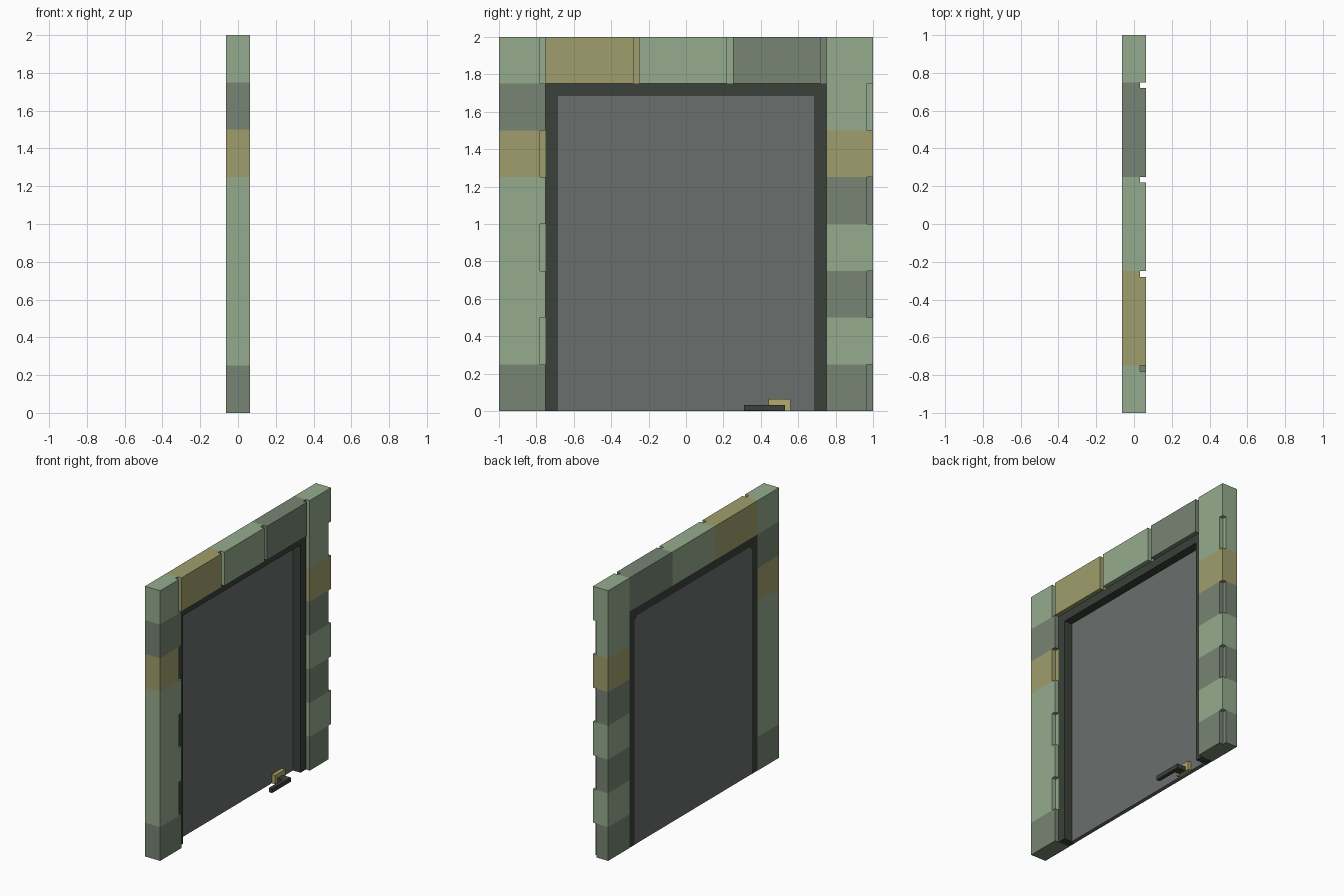
import bpy, bmesh
from mathutils import Vector

cube = bpy.data.objects.get("Cube")
if cube:
    bpy.data.objects.remove(cube, do_unlink=True)


def material(name, rgb):
    lin = [((c / 255 + 0.055) / 1.055) ** 2.4 for c in rgb] + [1.0]
    m = bpy.data.materials.new(name)
    m.use_nodes = True
    m.diffuse_color = lin
    m.node_tree.nodes["Principled BSDF"].inputs["Base Color"].default_value = lin
    return m


GREEN = material("pale green stone", (149, 172, 141))
YELLOW = material("ochre stone", (160, 158, 108))
DARK = material("grey green stone", (119, 133, 116))
FRAME = material("dark frame", (59, 65, 58))
PANE = material("grey panel", (106, 111, 109))
BRASS = material("brass", (178, 172, 108))

T = 0.0625      # half thickness of the wall
STEP = 0.03125  # depth of grooves and frame recess


def prism(name, points, direction, mat):
    """Extrude a planar outline along a vector."""
    bm = bmesh.new()
    face = bm.faces.new([bm.verts.new(p) for p in points])
    out = bmesh.ops.extrude_face_region(bm, geom=[face])
    verts = [v for v in out["geom"] if isinstance(v, bmesh.types.BMVert)]
    bmesh.ops.translate(bm, verts=verts, vec=Vector(direction))
    bmesh.ops.recalc_face_normals(bm, faces=bm.faces)
    me = bpy.data.meshes.new(name)
    bm.to_mesh(me)
    bm.free()
    me.materials.append(mat)
    ob = bpy.data.objects.new(name, me)
    bpy.context.collection.objects.link(ob)
    return ob


def box(name, x, y, z, mat):
    pts = [(x[0], y[0], z[0]), (x[1], y[0], z[0]), (x[1], y[1], z[0]), (x[0], y[1], z[0])]
    return prism(name, pts, (0, 0, z[1] - z[0]), mat)


def brick(name, y0, y1, z0, mat, groove):
    """Stone block, optionally with a groove along its front +y edge."""
    pts = [(-T, y0), (T, y0), (T, y1), (-T, y1)]
    if groove:
        pts[2:3] = [(T, y1 - STEP), (T - STEP, y1 - STEP), (T - STEP, y1)]
    return prism(name, [(x, y, z0) for x, y in pts], (0, 0, 0.25), mat)


# Side columns, bottom to top
near = [DARK, GREEN, GREEN, GREEN, GREEN, YELLOW, DARK, GREEN]
far = [DARK, GREEN, DARK, GREEN, DARK, YELLOW, GREEN, GREEN]
for i in range(8):
    brick(f"near_column_block_{i + 1}", -1, -0.75, i * 0.25, near[i], i % 2 == 1)
    brick(f"far_column_block_{i + 1}", 0.75, 1, i * 0.25, far[i], i % 2 == 0)

# Lintel blocks
for i, mat in enumerate([YELLOW, GREEN, DARK]):
    brick(f"lintel_block_{i + 1}", -0.75 + i * 0.5, -0.25 + i * 0.5, 1.75, mat, True)

# Door frame: inverted U set back from the stone
BACK = -0.061
OY, IY, OZ, IZ = 0.75, 0.6875, 1.75, 1.6875
outline = [(-OY, 0), (-IY, 0), (-IY, IZ), (IY, IZ), (IY, 0), (OY, 0), (OY, OZ), (-OY, OZ)]
prism("door_frame", [(BACK, y, z) for y, z in outline], (T - STEP - BACK, 0, 0), FRAME)

# Door panel and small corner fillets on its rear
box("door_panel", (-0.06, -STEP), (-IY, IY), (0, IZ), PANE)
for side in (-1, 1):
    tri = [(side * IY, IZ), (side * (IY - 0.03), IZ), (side * IY, IZ - 0.03)]
    prism("rear_corner_fillet", [(BACK, y, z) for y, z in tri], (0.004, 0, 0), FRAME)

# Handle at the foot of the panel
box("handle_plate", (-STEP, -0.005), (0.44, 0.56), (0, 0.065), BRASS)
box("handle_stem", (-0.005, 0.035), (0.47, 0.53), (0.002, 0.033), FRAME)
box("handle_bar", (0.035, T), (0.31, 0.53), (0.002, 0.033), FRAME)
